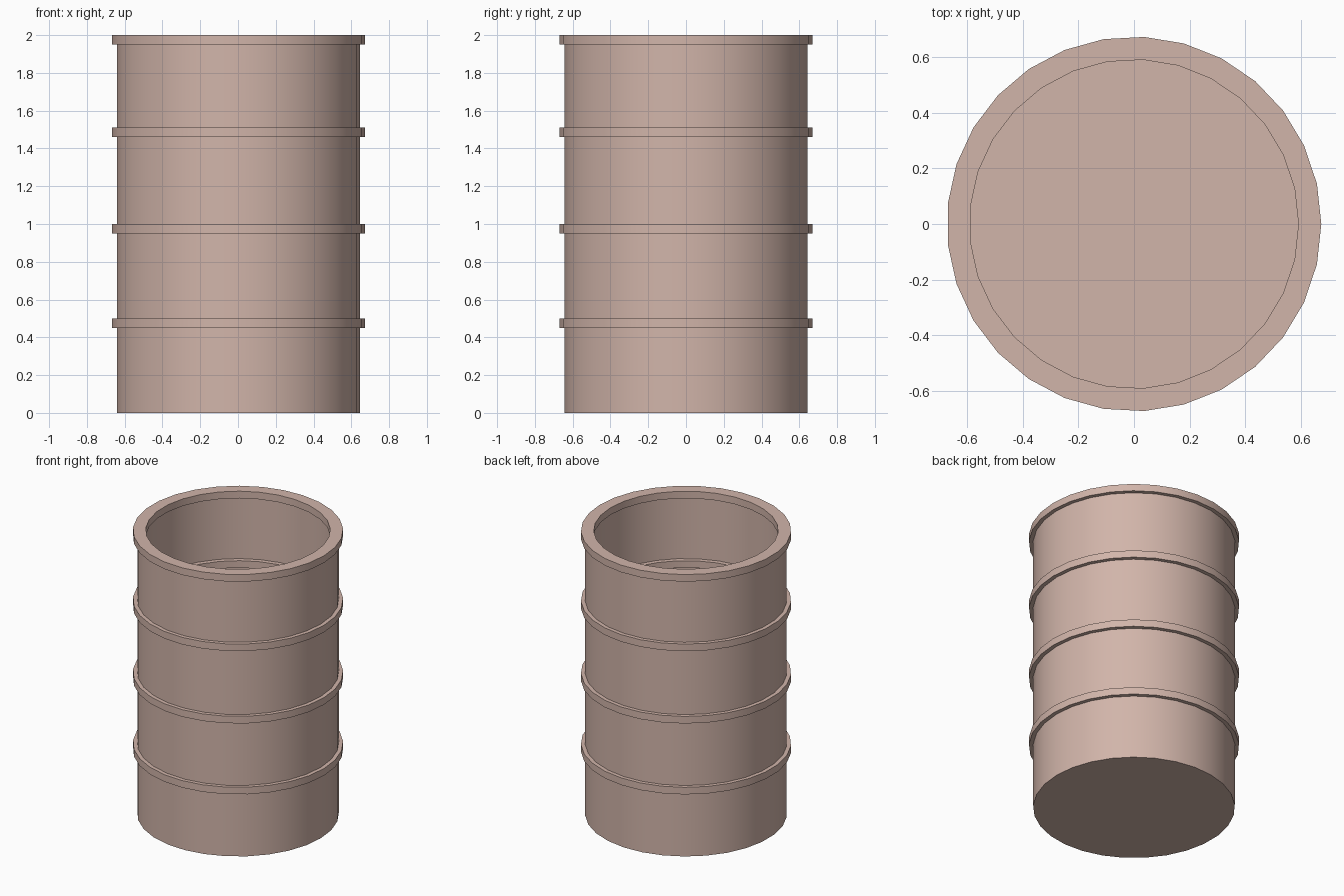
import bpy, bmesh, math

if "Cube" in bpy.data.objects:
    bpy.data.objects.remove(bpy.data.objects["Cube"])

SIDES = 29
mat = bpy.data.materials.new("pale_clay")
mat.diffuse_color = (0.64, 0.46, 0.40, 1)
mat.use_nodes = True
mat.node_tree.nodes["Principled BSDF"].inputs["Base Color"].default_value = mat.diffuse_color


def lathe(name, profile, closed):
    """Revolve (radius, z) points; an open profile gets its end loops capped."""
    bm = bmesh.new()
    loops = []
    for r, z in profile:
        loops.append([bm.verts.new((r * math.cos(2 * math.pi * i / SIDES),
                                    r * math.sin(2 * math.pi * i / SIDES), z))
                      for i in range(SIDES)])
    pairs = list(zip(loops, loops[1:]))
    if closed:
        pairs.append((loops[-1], loops[0]))
    else:
        bm.faces.new(loops[0])
        bm.faces.new(loops[-1])
    for a, b in pairs:
        for i in range(SIDES):
            j = (i + 1) % SIDES
            bm.faces.new((a[i], a[j], b[j], b[i]))
    bmesh.ops.recalc_face_normals(bm, faces=bm.faces)
    mesh = bpy.data.meshes.new(name)
    bm.to_mesh(mesh)
    bm.free()
    mesh.materials.append(mat)
    ob = bpy.data.objects.new(name, mesh)
    bpy.context.collection.objects.link(ob)
    bpy.ops.object.select_all(action='DESELECT')
    ob.select_set(True)
    bpy.context.view_layer.objects.active = ob
    bpy.ops.object.shade_smooth_by_angle(angle=math.radians(30))
    return ob


# Open-topped drum: outer wall, lip, inner wall, with outer base and inner floor
lathe("drum_body", [(0.645, 0), (0.645, 1.95), (0.622, 1.95), (0.622, 0.02)], False)

# Three hoops and the top rim, all the same square-section band
for name, z in (("lower_hoop", 0.45), ("middle_hoop", 0.95),
                ("upper_hoop", 1.46), ("top_rim", 1.95)):
    lathe(name, [(0.59, z), (0.672, z), (0.672, z + 0.05), (0.59, z + 0.05)], True)
